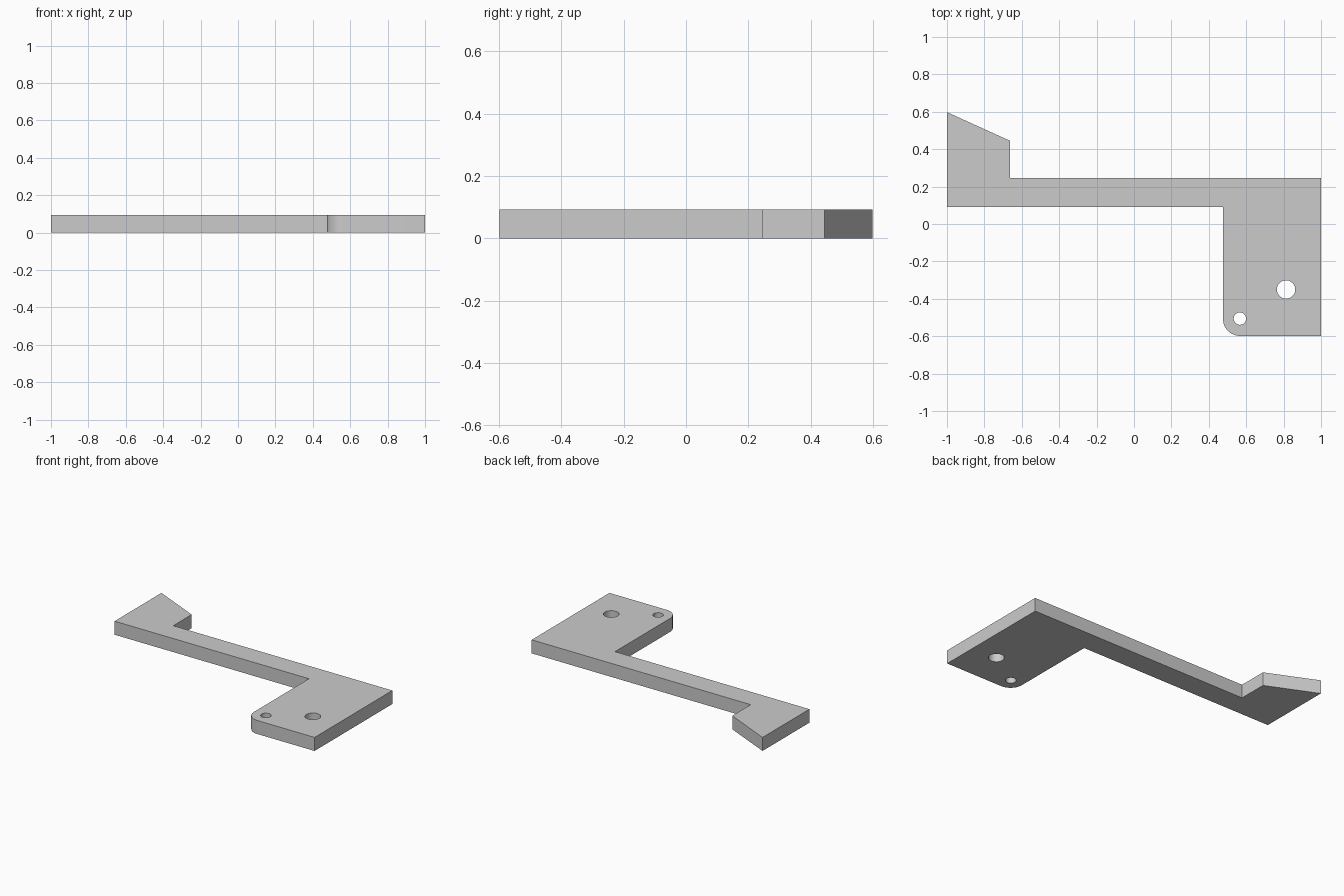
import bpy
import bmesh
from math import cos, sin, pi, radians
from mathutils import Vector

cube = bpy.data.objects.get("Cube")
if cube:
    bpy.data.objects.remove(cube, do_unlink=True)

THICKNESS = 0.093


def arc(cx, cy, r, start, end, steps):
    """Points along an arc, both ends included."""
    angles = [start + (end - start) * i / steps for i in range(steps + 1)]
    return [(cx + r * cos(a), cy + r * sin(a)) for a in angles]


def circle(cx, cy, r, steps=48):
    return arc(cx, cy, r, 0, 2 * pi, steps)[:-1]


def add_loop(bm, points):
    verts = [bm.verts.new((x, y, 0)) for x, y in points]
    return [bm.edges.new((v, verts[i - 1])) for i, v in enumerate(verts)]


def plate(name, outline, holes, material):
    """Flat plate with through holes, standing on z = 0."""
    bm = bmesh.new()
    edges = []
    for points in [outline] + holes:
        edges += add_loop(bm, points)
    bmesh.ops.triangle_fill(bm, use_beauty=True, edges=edges, normal=Vector((0, 0, 1)))
    top = bmesh.ops.extrude_face_region(bm, geom=bm.faces[:], use_keep_orig=True)["geom"]
    bmesh.ops.translate(bm, vec=(0, 0, THICKNESS),
                        verts=[g for g in top if isinstance(g, bmesh.types.BMVert)])
    bmesh.ops.recalc_face_normals(bm, faces=bm.faces[:])
    # Merge the cap triangles into larger flat faces
    bmesh.ops.dissolve_limit(bm, angle_limit=radians(1), verts=bm.verts[:], edges=bm.edges[:])
    mesh = bpy.data.meshes.new(name)
    bm.to_mesh(mesh)
    bm.free()
    mesh.materials.append(material)
    obj = bpy.data.objects.new(name, mesh)
    bpy.context.collection.objects.link(obj)
    return obj


# Plain grey finish
grey = bpy.data.materials.new("plain_grey")
grey.use_nodes = True
color = (0.6, 0.6, 0.6, 1)
grey.diffuse_color = color
grey.node_tree.nodes["Principled BSDF"].inputs["Base Color"].default_value = color

# Slanted tab, long arm and mounting foot with one rounded corner
outline = [(-1, 0.598), (-1, 0.09), (0.476, 0.09)]
outline += arc(0.566, -0.508, 0.09, pi, 1.5 * pi, 16)
outline += [(1, -0.598), (1, 0.245), (-0.663, 0.245), (-0.663, 0.445)]

# Small corner hole and larger mounting hole
holes = [circle(0.566, -0.506, 0.033), circle(0.813, -0.35, 0.049)]

bracket = plate("bracket_plate", outline, holes, grey)
bpy.ops.object.select_all(action="DESELECT")
bracket.select_set(True)
bpy.context.view_layer.objects.active = bracket
bpy.ops.object.shade_smooth_by_angle(angle=radians(30))
